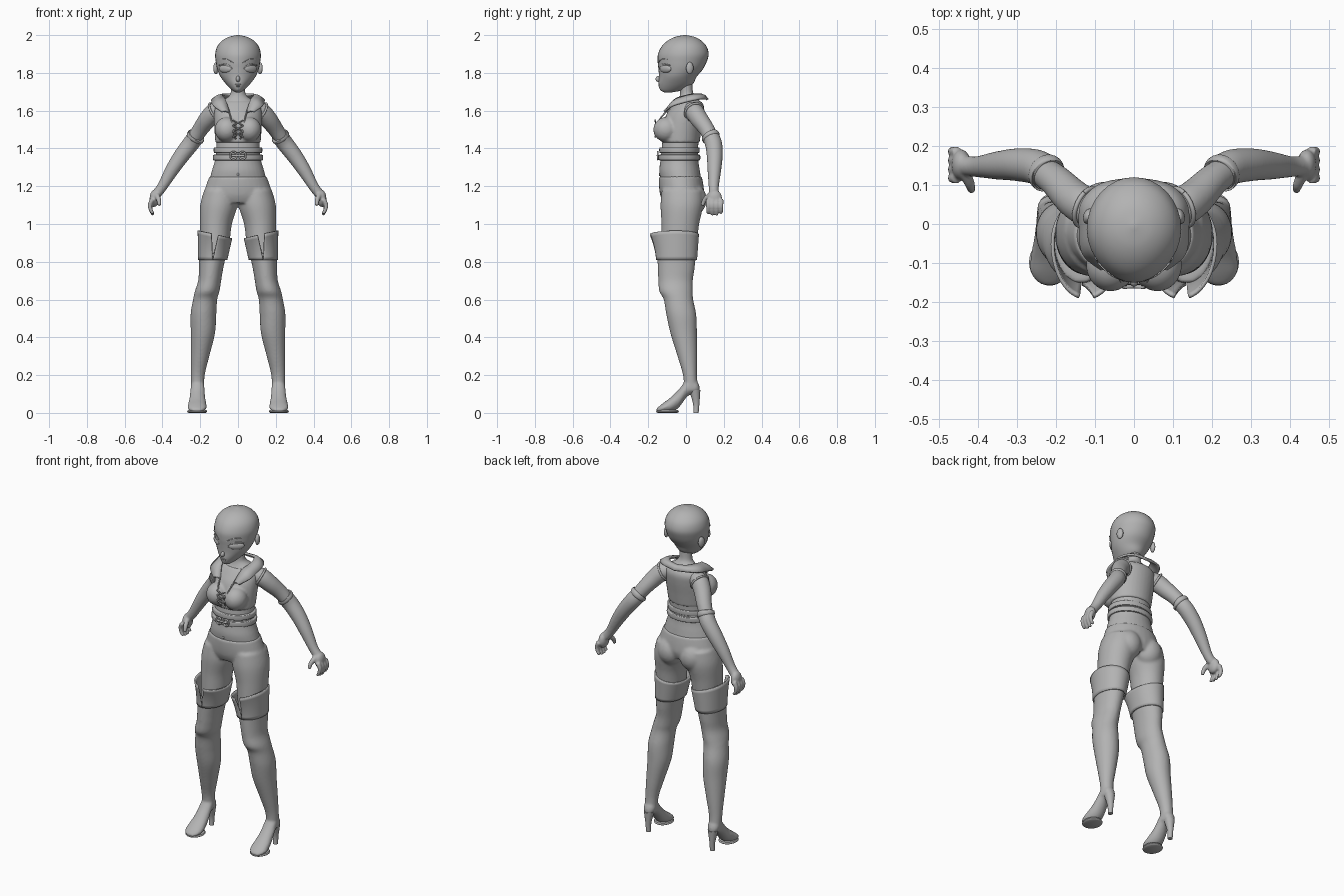
import bpy, bmesh, math
from mathutils import Vector, Matrix

if "Cube" in bpy.data.objects:
    bpy.data.objects.remove(bpy.data.objects["Cube"], do_unlink=True)

clay = bpy.data.materials.new("plain grey")
clay.use_nodes = True
clay.diffuse_color = (.45, .45, .45, 1)
clay.node_tree.nodes["Principled BSDF"].inputs["Base Color"].default_value = clay.diffuse_color


def spline(points, steps=6):
    """Smooth curve through tuples of any length."""
    padded = [points[0]] + list(points) + [points[-1]]
    result = []
    for a, b, c, d in zip(padded, padded[1:], padded[2:], padded[3:]):
        for i in range(steps):
            t = i / steps
            result.append([.5 * (2*q + (r - p)*t + (2*p - 5*q + 4*r - s)*t*t
                                 + (3*q - p - 3*r + s)*t**3)
                           for p, q, r, s in zip(a, b, c, d)])
    result.append(list(points[-1]))
    return result


def bridge(bm, rows, closed=True):
    """Join rows of points with quads, capping closed rows at both ends."""
    rows = [[bm.verts.new(p) for p in row] for row in rows]
    count = len(rows[0])
    for low, high in zip(rows, rows[1:]):
        for i in range(count if closed else count - 1):
            j = (i + 1) % count
            bm.faces.new((low[i], low[j], high[j], high[i]))
    if closed:
        bm.faces.new(rows[0])
        bm.faces.new(rows[-1])


def ring(center, u, v, sides=32):
    angles = [math.tau * i / sides for i in range(sides)]
    return [center + u * math.cos(a) + v * math.sin(a) for a in angles]


def loft(bm, keys, along_y=False):
    """Upright loft from (z, x, y, rx, ry); along_y uses (y, x, z, rx, rz)."""
    rows = []
    for h, x, k, rx, rk in spline(keys):
        center = Vector((x, h, k) if along_y else (x, k, h))
        side = Vector((0, 0, rk) if along_y else (0, rk, 0))
        rows.append(ring(center, Vector((rx, 0, 0)), side))
    bridge(bm, rows)


def tube(bm, points, radius=None, sides=12, steps=6):
    """Round tube through (x, y, z) with one radius, or (x, y, z, r)."""
    path = spline(points, steps)
    centers = [Vector(p[:3]) for p in path]
    last = len(path) - 1
    previous, rows = None, []
    for i, center in enumerate(centers):
        tangent = (centers[min(i + 1, last)] - centers[max(i - 1, 0)]).normalized()
        if previous is None:
            u = tangent.orthogonal().normalized()
        else:
            u = previous.rotation_difference(tangent) @ u
        previous = tangent
        r = radius or path[i][3]
        rows.append(ring(center, u * r, tangent.cross(u) * r, sides))
    bridge(bm, rows)


def ball(bm, center, radii, turn=0):
    matrix = (Matrix.Translation(center) @ Matrix.Rotation(turn, 4, 'Z')
              @ Matrix.Diagonal((*radii, 1)))
    bmesh.ops.create_uvsphere(bm, u_segments=32, v_segments=20, radius=1, matrix=matrix)


def finish(name, bm, mirror=False, voxel=0, thickness=0):
    bmesh.ops.recalc_face_normals(bm, faces=bm.faces)
    mesh = bpy.data.meshes.new(name)
    bm.to_mesh(mesh)
    bm.free()
    mesh.materials.append(clay)
    obj = bpy.data.objects.new(name, mesh)
    bpy.context.collection.objects.link(obj)
    bpy.ops.object.select_all(action='DESELECT')
    obj.select_set(True)
    bpy.context.view_layer.objects.active = obj
    bpy.ops.object.shade_smooth_by_angle(angle=math.radians(50))
    if thickness:
        solid = obj.modifiers.new("thickness", 'SOLIDIFY')
        solid.thickness = thickness
        solid.offset = 0
    if mirror:
        obj.modifiers.new("mirror", 'MIRROR').use_clip = False
    if voxel:
        fuse = obj.modifiers.new("fuse", 'REMESH')
        fuse.mode = 'VOXEL'
        fuse.voxel_size = voxel
        fuse.use_smooth_shade = True
        relax = obj.modifiers.new("relax", 'SMOOTH')
        relax.factor = .5
        relax.iterations = 5
    return obj


# Head: stacked rings, narrowed toward the face
bm = bmesh.new()
loft(bm, [(1.697, 0, -.095, .014, .02), (1.71, 0, -.075, .034, .062),
          (1.74, 0, -.055, .064, .09), (1.78, 0, -.043, .094, .1),
          (1.82, 0, -.028, .11, .118), (1.86, 0, -.02, .118, .13),
          (1.9, 0, -.014, .121, .134), (1.94, 0, -.01, .11, .119),
          (1.97, 0, -.008, .085, .09), (1.99, 0, -.006, .05, .053), (2, 0, -.005, .006, .006)])
for v in bm.verts:
    v.co.x *= 1 - .12 * max(0, -v.co.y / .15) ** 2
ball(bm, (0, -.145, 1.768), (.011, .016, .016))
ball(bm, (0, -.139, 1.738), (.017, .008, .005))
ball(bm, (0, -.138, 1.73), (.014, .008, .005))
finish("head", bm)

# Eyes, brows and ears
bm = bmesh.new()
ball(bm, (.066, -.108, 1.822), (.043, .014, .022), .7)
ball(bm, (.06, -.117, 1.822), (.017, .01, .019), .6)
finish("eyes", bm, mirror=True)
bm = bmesh.new()
tube(bm, [(.03, -.139, 1.818), (.045, -.133, 1.842), (.07, -.116, 1.847), (.1, -.085, 1.84)], .003)
tube(bm, [(.025, -.146, 1.853), (.06, -.13, 1.872), (.092, -.1, 1.872)], .002)
finish("eyelids_and_brows", bm, mirror=True)
bm = bmesh.new()
ball(bm, (.117, .02, 1.825), (.013, .02, .032), .3)
finish("ears", bm, mirror=True)

# Neck, midriff and upper arms
trunk = [(1.22, 0, -.025, .154, .108), (1.28, 0, -.034, .139, .108),
         (1.34, 0, -.035, .122, .1), (1.43, 0, -.03, .113, .096),
         (1.5, 0, -.022, .118, .098), (1.57, 0, -.008, .12, .095),
         (1.62, 0, .01, .114, .08), (1.65, 0, .015, .088, .06),
         (1.675, 0, .008, .05, .042), (1.7, 0, .003, .038, .034), (1.76, 0, 0, .037, .034)]
bm = bmesh.new()
loft(bm, trunk)
tube(bm, [(.09, .03, 1.605, .045), (.125, .045, 1.592, .05), (.16, .07, 1.555, .048),
          (.2, .11, 1.5, .042), (.24, .14, 1.44, .038)], sides=24)
finish("neck_trunk_and_arms", bm, mirror=True, voxel=.007)
bm = bmesh.new()
ball(bm, (0, -.138, 1.262), (.006, .006, .009))
finish("navel", bm)

# Sleeveless shirt with bust
bm = bmesh.new()
loft(bm, [(z, x, y, rx + .007, ry + .006) for z, x, y, rx, ry in trunk if 1.42 < z < 1.66])
ball(bm, (.06, -.105, 1.5), (.063, .068, .066))
finish("shirt", bm, mirror=True, voxel=.007)

# Armhole trim
bm = bmesh.new()
axis = Vector((.8, .35, -.5)).normalized()
u = axis.orthogonal().normalized()
tube(bm, ring(Vector((.122, .043, 1.594)), u * .051, axis.cross(u) * .051, 24)
     + [Vector((.122, .043, 1.594)) + u * .051], .006, steps=2)
finish("armhole_trim", bm, mirror=True)

# Folded collar running round the neck to the lapels
inner = [(.045, -.102, 1.59), (.066, -.06, 1.655), (.08, -.01, 1.675), (.078, .035, 1.685),
         (.05, .075, 1.685), (0, .085, 1.682)]
outer = [(.085, -.115, 1.595), (.13, -.075, 1.625), (.138, -.01, 1.645), (.132, .055, 1.66),
         (.085, .1, 1.665), (0, .115, 1.658)]
middle = [tuple((a + b) / 2 + (.006 if i == 2 else 0) for i, (a, b) in enumerate(zip(p, q)))
          for p, q in zip(inner, outer)]
bm = bmesh.new()
bridge(bm, [[p for p in spline(row)] for row in (inner, middle, outer)], closed=False)
finish("collar", bm, mirror=True, thickness=.012)

# Neckline edges and crossed laces
bm = bmesh.new()
tube(bm, [(.05, -.1, 1.6), (.036, -.138, 1.555), (.026, -.158, 1.5), (.012, -.143, 1.45)], .004)
for i in range(3):
    z = 1.46 + .03 * i
    tube(bm, [(.028, -.163, z + .03), (0, -.161, z + .015), (-.028, -.163, z)], .004)
finish("neckline_and_laces", bm, mirror=True)

# Two belts with a buckle
bm = bmesh.new()
for z, grow in ((1.337, .004), (1.376, 0)):
    loft(bm, [(z + dz, 0, -.035, .122 + grow + d, .1 + grow + d)
              for dz, d in ((0, 0), (.004, .006), (.026, .006), (.03, 0))])
finish("belts", bm)
bm = bmesh.new()
for x in (-.024, .024):
    tube(bm, ring(Vector((x, -.15, 1.362)), Vector((.017, 0, 0)), Vector((0, 0, .02)))
         + [(x + .017, -.15, 1.362)], .005, steps=1)
tube(bm, [(-.035, -.15, 1.362), (.035, -.15, 1.362)], .006)
finish("buckle", bm)

# Tight trousers: pelvis, seat and thighs
bm = bmesh.new()
loft(bm, [(1.252, 0, -.03, .152, .114), (1.2, 0, -.025, .17, .118),
          (1.15, 0, -.02, .184, .116), (1.11, 0, -.018, .186, .1)])
loft(bm, [(1.18, .092, -.02, .087, .108), (1.1, .101, -.022, .099, .113),
          (1, .117, -.03, .085, .1), (.9, .122, -.036, .077, .094), (.84, .126, -.04, .067, .09)])
ball(bm, (.073, .035, 1.13), (.076, .074, .085))
finish("trousers", bm, mirror=True, voxel=.008)

# Tall boots: leg, foot and heel
bm = bmesh.new()
loft(bm, [(.83, .135, -.05, .071, .102), (.76, .143, -.052, .064, .097),
          (.7, .15, -.055, .061, .091), (.645, .163, -.053, .065, .089),
          (.6, .174, -.04, .064, .078), (.52, .183, -.025, .068, .079),
          (.42, .186, -.012, .064, .07), (.3, .201, .007, .049, .052),
          (.2, .213, .021, .037, .037), (.12, .214, .027, .035, .038)])
loft(bm, [(.072, .214, .125, .01, .016), (.055, .214, .135, .031, .035),
          (.01, .214, .135, .036, .046), (-.04, .215, .074, .042, .048),
          (-.085, .216, .041, .049, .038), (-.125, .217, .026, .048, .023),
          (-.15, .217, .016, .03, .012), (-.157, .217, .014, .01, .006)], along_y=True)
finish("boots", bm, mirror=True, voxel=.007)
bm = bmesh.new()
loft(bm, [(0, .214, .053, .014, .014), (.05, .214, .054, .016, .017), (.12, .214, .046, .03, .03)])
loft(bm, [(0, .216, -.098, .044, .052), (.006, .216, -.098, .053, .06),
          (.014, .216, -.097, .049, .055)])
finish("heels_and_soles", bm, mirror=True)

# Flared boot cuffs, split at the front
bm = bmesh.new()
rows = []
for step in range(9):
    t = step / 8
    gap = .01 + .2 * t
    row = []
    for i in range(49):
        a = -math.pi / 2 + gap + (math.tau - 2 * gap) * i / 48
        front = max(0, -math.sin(a))
        row.append((.134 - .012 * t + (.073 + .014 * t) * math.cos(a),
                    -.05 + (.104 + .01 * t) * math.sin(a) - .026 * t * t * front,
                    .81 + .135 * t + .02 * t * math.cos(a)))
    rows.append(row)
bridge(bm, rows, closed=False)
finish("boot_cuffs", bm, mirror=True, thickness=.009)

# Long gloves with hands
bm = bmesh.new()
tube(bm, [(.222, .128, 1.465, .045), (.25, .146, 1.425, .045), (.3, .152, 1.36, .042),
          (.35, .15, 1.285, .036), (.4, .147, 1.2, .027), (.43, .149, 1.16, .026)], sides=24)
ball(bm, (.443, .152, 1.135), (.025, .039, .045))
for i in range(4):
    y = .117 + .023 * i
    drop = .008 if i in (0, 3) else 0
    tube(bm, [(.453, y, 1.13, .014), (.466, y, 1.1, .012), (.46, y, 1.07, .01),
              (.448, y, 1.047 + drop, .008)])
tube(bm, [(.432, .13, 1.155, .016), (.42, .1, 1.13, .013), (.416, .086, 1.098, .01)])
finish("gloves", bm, mirror=True, voxel=.005)
bm = bmesh.new()
tube(bm, [(.219, .126, 1.469, .043), (.221, .128, 1.466, .049), (.228, .133, 1.457, .049),
          (.232, .136, 1.451, .044)], sides=24)
finish("glove_rims", bm, mirror=True)
